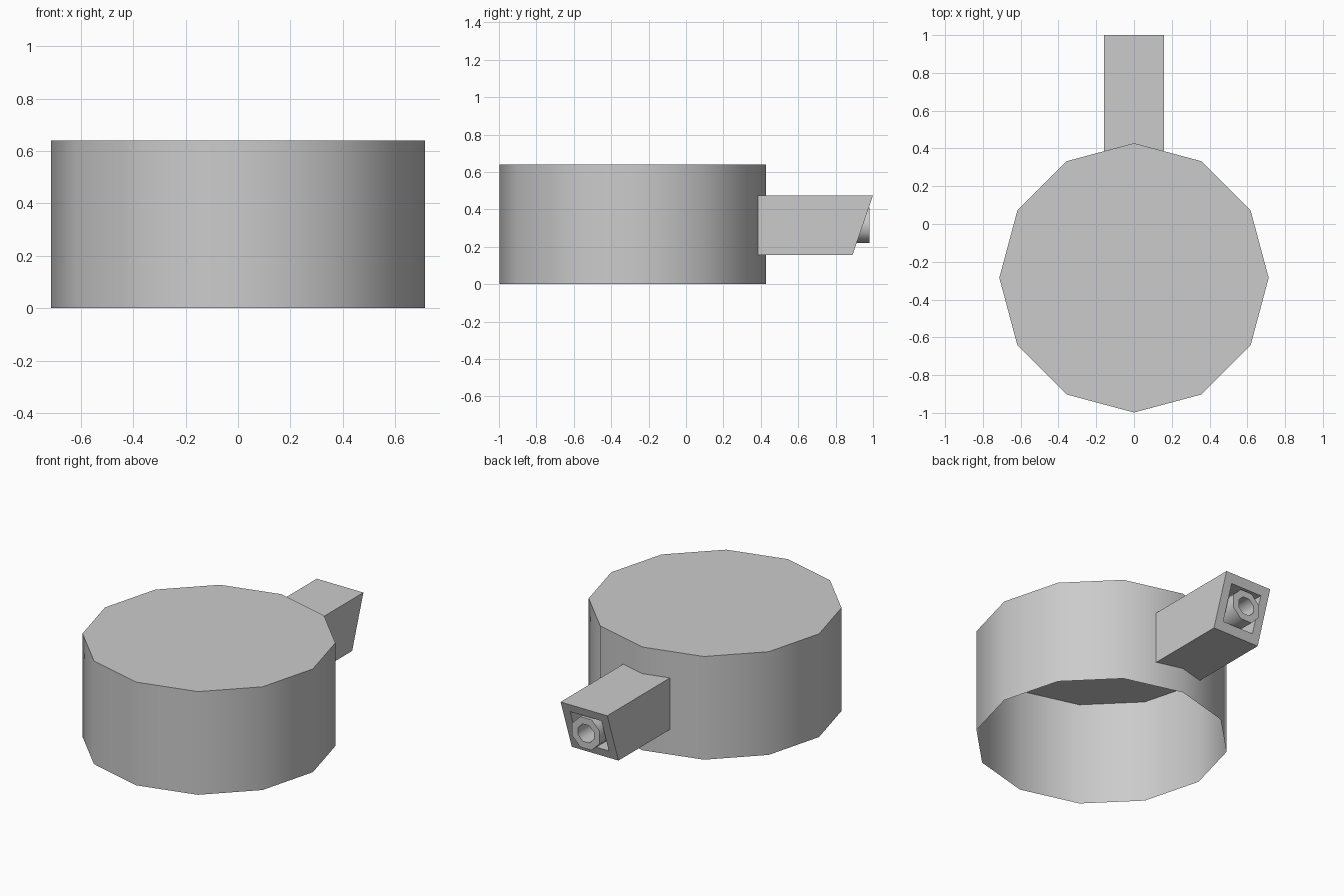
import bpy, bmesh, math

if "Cube" in bpy.data.objects:
    bpy.data.objects.remove(bpy.data.objects["Cube"])

CY, R, H = -0.285, 0.713, 0.64      # drum centre, radius, height
ZC = 0.315                          # spout axis height


def finish(name, bm, smooth=True):
    bmesh.ops.recalc_face_normals(bm, faces=bm.faces[:])
    me = bpy.data.meshes.new(name)
    bm.to_mesh(me)
    bm.free()
    ob = bpy.data.objects.new(name, me)
    bpy.context.collection.objects.link(ob)
    if smooth:
        bpy.ops.object.select_all(action='DESELECT')
        ob.select_set(True)
        bpy.context.view_layer.objects.active = ob
        bpy.ops.object.shade_smooth_by_angle(angle=math.radians(50))
    return ob


def skin(bm, rings):
    """Join successive closed rings of points with quads."""
    loops = [[bm.verts.new(p) for p in ring] for ring in rings]
    for a, b in zip(loops, loops[1:]):
        n = len(a)
        for i in range(n):
            j = (i + 1) % n
            bm.faces.new((a[i], a[j], b[j], b[i]))
    return loops


# drum: twelve-sided shell, closed on top and open below
def drum_ring(z):
    return [(R * math.sin(i * math.pi / 6), CY + R * math.cos(i * math.pi / 6), z)
            for i in range(12)]


bm = bmesh.new()
loops = skin(bm, [drum_ring(0), drum_ring(H)])
bm.faces.new(loops[-1])
finish("drum", bm)


# spout: square housing with slanted mouth and recessed socket
def square(h, y_at):
    return [(x * h, y_at(x * h, ZC + z * h), ZC + z * h)
            for x, z in ((-1, -1), (0, -1), (1, -1), (1, 1), (0, 1), (-1, 1))]


def wall(x, z):
    return CY + R - abs(x) * math.tan(math.radians(15))


def mouth(x, z):
    return 0.89 + (z - 0.155) / 0.32 * 0.11


bm = bmesh.new()
loops = skin(bm, [square(0.16, wall), square(0.16, mouth),
                  square(0.107, mouth), square(0.107, lambda x, z: 0.75)])
bm.faces.new(loops[-1])
finish("spout_housing", bm, smooth=False)


# nozzle: eight-sided tube with a bore, set inside the socket
def tube_ring(r, y):
    return [(r * math.cos((i + .5) * math.pi / 4), y, ZC + r * math.sin((i + .5) * math.pi / 4))
            for i in range(8)]


bm = bmesh.new()
loops = skin(bm, [tube_ring(0.102, 0.75), tube_ring(0.102, 0.98),
                  tube_ring(0.058, 0.98), tube_ring(0.058, 0.78)])
bm.faces.new(loops[-1])
finish("nozzle", bm)
